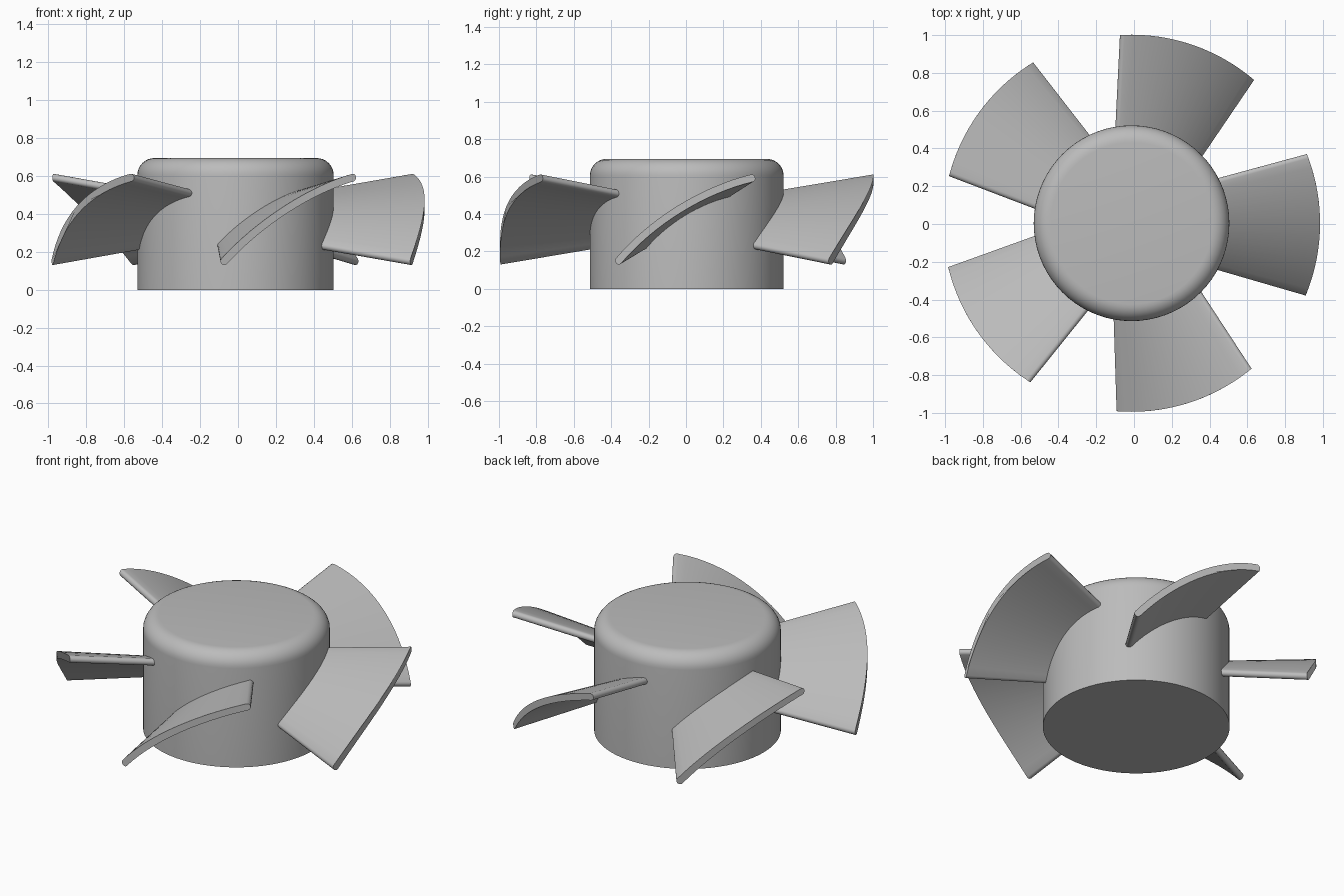
import bpy, bmesh, math
from mathutils import Vector, Matrix

cube = bpy.data.objects.get("Cube")
if cube:
    bpy.data.objects.remove(cube, do_unlink=True)

CENTER = Vector((-0.013, 0.004, 0))
HUB_R, HUB_H, FILLET = 0.518, 0.695, 0.09
TIP_R, BLADES = 0.998, 5
THICK, SAG = 0.04, 0.06
MID_Z, TIP_U = 0.371, 0.925

grey = bpy.data.materials.new("plain grey")
grey.use_nodes = True
colour = (0.5, 0.5, 0.5, 1)
grey.diffuse_color = colour
grey.node_tree.nodes["Principled BSDF"].inputs["Base Color"].default_value = colour


def finish(name, bm):
    bmesh.ops.recalc_face_normals(bm, faces=bm.faces)
    mesh = bpy.data.meshes.new(name)
    bm.to_mesh(mesh)
    bm.free()
    mesh.materials.append(grey)
    obj = bpy.data.objects.new(name, mesh)
    bpy.context.collection.objects.link(obj)
    obj.location = CENTER
    bpy.ops.object.select_all(action='DESELECT')
    obj.select_set(True)
    bpy.context.view_layer.objects.active = obj
    bpy.ops.object.shade_smooth_by_angle(angle=math.radians(35))
    return obj


def skin(bm, rings):
    """Join closed rings of points and cap both ends."""
    loops = [[bm.verts.new(p) for p in ring] for ring in rings]
    n = len(loops[0])
    for a, b in zip(loops, loops[1:]):
        for i in range(n):
            j = (i + 1) % n
            bm.faces.new((a[i], a[j], b[j], b[i]))
    bm.faces.new(loops[0])
    bm.faces.new(loops[-1])


# Hub: cylinder with a rounded top rim
profile = [(HUB_R, 0)]
for i in range(9):
    a = math.pi / 2 * i / 8
    profile.append((HUB_R - FILLET + FILLET * math.cos(a),
                    HUB_H - FILLET + FILLET * math.sin(a)))
SIDES = 72
bm = bmesh.new()
skin(bm, [[(r * math.cos(math.tau * k / SIDES), r * math.sin(math.tau * k / SIDES), z)
           for k in range(SIDES)] for r, z in profile])
finish("hub", bm)

# Blade section: a cambered arc, thickened and rounded at both ends
end = Vector((0.355, 0.22))
chord = end.normalized()
rise = Vector((-chord.y, chord.x))
arc_r = (end.length ** 2 + SAG ** 2) / (2 * SAG)
half = math.asin(end.length / arc_r)
arc_mid = rise * (SAG - arc_r)


def arc_dir(t):
    return chord * math.sin(t) + rise * math.cos(t)


STEPS, h = 16, THICK / 2
angles = [half * (2 * i / STEPS - 1) for i in range(STEPS + 1)]
section = []  # pairs of midline point and thickness offset
for side, order in ((1, angles), (-1, angles[::-1])):
    for t in order:
        section.append((arc_mid + arc_dir(t) * arc_r, arc_dir(t) * h * side))
    t = order[-1]
    for k in range(1, 6):
        turn = math.pi * k / 6
        off = arc_dir(t + turn) if side > 0 else arc_dir(t + math.pi + turn)
        section.append((arc_mid + arc_dir(t) * arc_r, off * h))


def blade_point(mid, off, u):
    scale = (u + 0.34) / (TIP_U + 0.34)
    p = mid * scale + off
    return Vector((u, p.x, MID_Z + p.y))


def tip_point(mid, off):
    """Slide along the blade until it meets the tip circle."""
    u = TIP_U
    for _ in range(12):
        u = math.sqrt(TIP_R ** 2 - blade_point(mid, off, u).y ** 2)
    return blade_point(mid, off, u)


# Blades around the hub
for n in range(BLADES):
    turn = Matrix.Rotation(math.tau * n / BLADES - math.radians(0.5), 3, 'Z')
    root = [turn @ blade_point(m, o, 0.35) for m, o in section]
    tip = [turn @ tip_point(m, o) for m, o in section]
    bm = bmesh.new()
    skin(bm, [root, tip])
    finish(f"blade_{n + 1}", bm)
